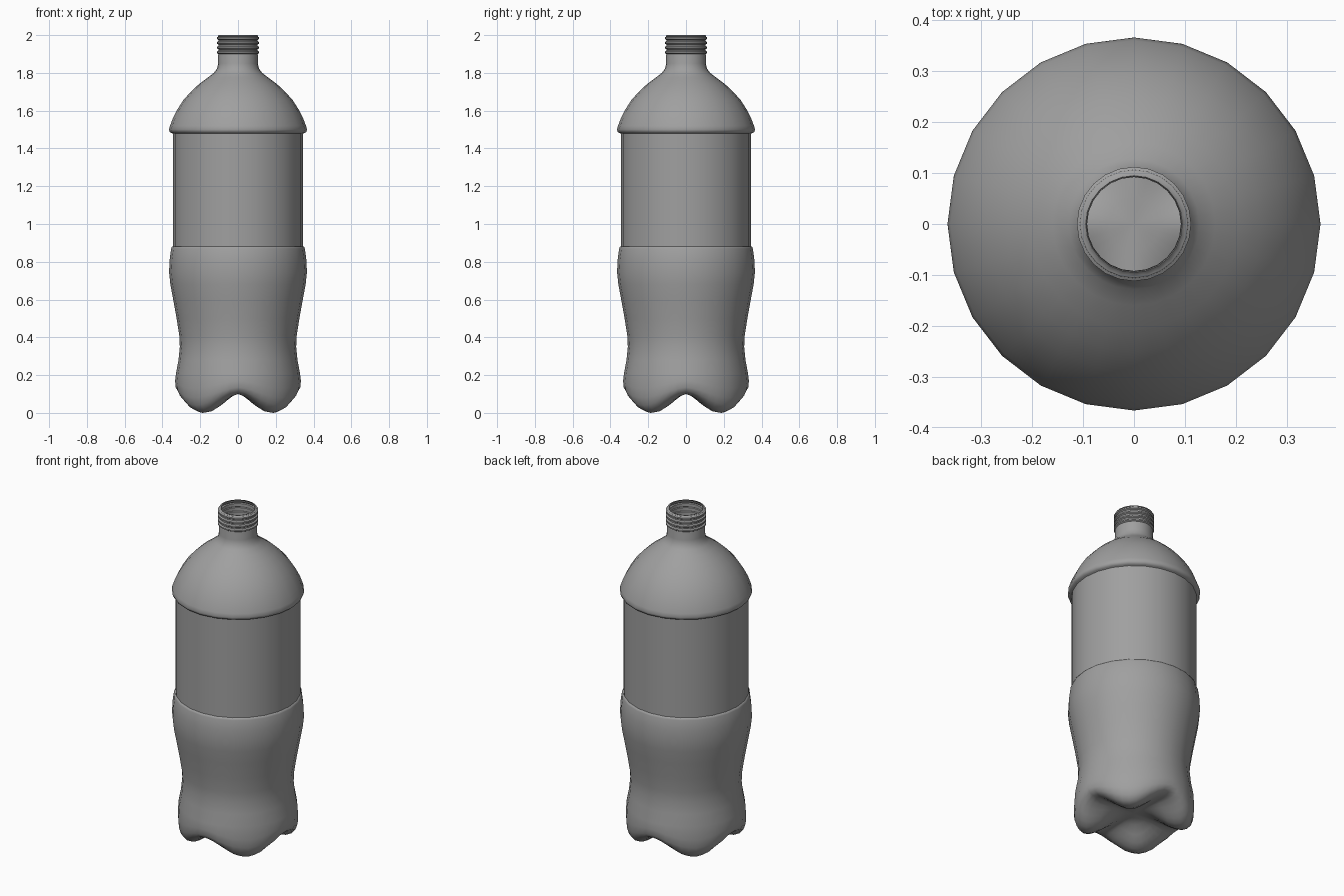
import bpy, bmesh, math

cube = bpy.data.objects.get("Cube")
if cube:
    bpy.data.objects.remove(cube, do_unlink=True)

SIDES = 24
COLUMNS = SIDES * 2          # extra columns lie on the flat sides, and round the feet

grey = bpy.data.materials.new("plain grey")
grey.use_nodes = True
grey.diffuse_color = (0.35, 0.35, 0.35, 1)
grey.node_tree.nodes["Principled BSDF"].inputs["Base Color"].default_value = grey.diffuse_color

# Underside, from the centre out: radius, height on a foot, height in a valley
base = [(0.05, 0.10, 0.10), (0.10, 0.085, 0.10), (0.15, 0.05, 0.10), (0.19, 0.02, 0.10),
        (0.23, 0.004, 0.10), (0.265, 0.0, 0.10), (0.295, 0.012, 0.105),
        (0.318, 0.04, 0.115), (0.33, 0.08, 0.135), (0.333, 0.13, 0.17)]

# Wall, from the feet up: radius, height
waist = [(0.328, 0.21), (0.315, 0.28), (0.308, 0.35), (0.311, 0.41), (0.325, 0.50),
         (0.343, 0.60), (0.358, 0.68), (0.365, 0.745), (0.362, 0.81), (0.354, 0.87),
         (0.350, 0.88), (0.345, 0.882)]
label_band = [(0.345, 1.478), (0.352, 1.482)]
shoulder = [(0.361, 1.486), (0.366, 1.50), (0.360, 1.52), (0.345, 1.56), (0.322, 1.605),
            (0.290, 1.655), (0.250, 1.70), (0.205, 1.742), (0.160, 1.775),
            (0.128, 1.80), (0.111, 1.822), (0.105, 1.85), (0.105, 1.895)]
thread = [(r, 1.90 + 0.025 * i + dz) for i in range(4)
          for r, dz in ((0.104, 0), (0.112, 0.005), (0.112, 0.013), (0.104, 0.018))]
lip = [(0.106, 1.994), (0.104, 2.0)]


def footness(angle):
    """1 in the middle of each of the four feet, 0 in the valleys between."""
    t = (1 - math.cos(4 * angle)) / 2
    return t ** 0.8


def ring(bm, radius, height):
    verts = []
    for i in range(COLUMNS):
        a = math.tau * i / COLUMNS
        r = radius * (math.cos(math.pi / SIDES) if i % 2 else 1)
        verts.append(bm.verts.new((r * math.cos(a), r * math.sin(a), height(a))))
    return verts


def bridge(bm, low, high):
    for i in range(COLUMNS):
        j = (i + 1) % COLUMNS
        bm.faces.new((low[i], low[j], high[j], high[i]))


bm = bmesh.new()
rings = [ring(bm, r, lambda a, f=f, v=v: v + (f - v) * footness(a)) for r, f, v in base]
for r, z in waist + label_band + shoulder + thread + lip:
    rings.append(ring(bm, r, lambda a, z=z: z))
for low, high in zip(rings, rings[1:]):
    bridge(bm, low, high)

# Close the middle of the underside
centre = bm.verts.new((0, 0, 0.10))
for i in range(COLUMNS):
    bm.faces.new((centre, rings[0][(i + 1) % COLUMNS], rings[0][i]))
bmesh.ops.recalc_face_normals(bm, faces=bm.faces)

mesh = bpy.data.meshes.new("bottle")
bm.to_mesh(mesh)
bm.free()
mesh.materials.append(grey)
bottle = bpy.data.objects.new("bottle", mesh)
bpy.context.collection.objects.link(bottle)

# Thin wall, open at the neck
wall = bottle.modifiers.new("wall", "SOLIDIFY")
wall.thickness = 0.012
wall.offset = -1

bpy.ops.object.select_all(action="DESELECT")
bottle.select_set(True)
bpy.context.view_layer.objects.active = bottle
bpy.ops.object.shade_smooth_by_angle(angle=math.radians(50))
